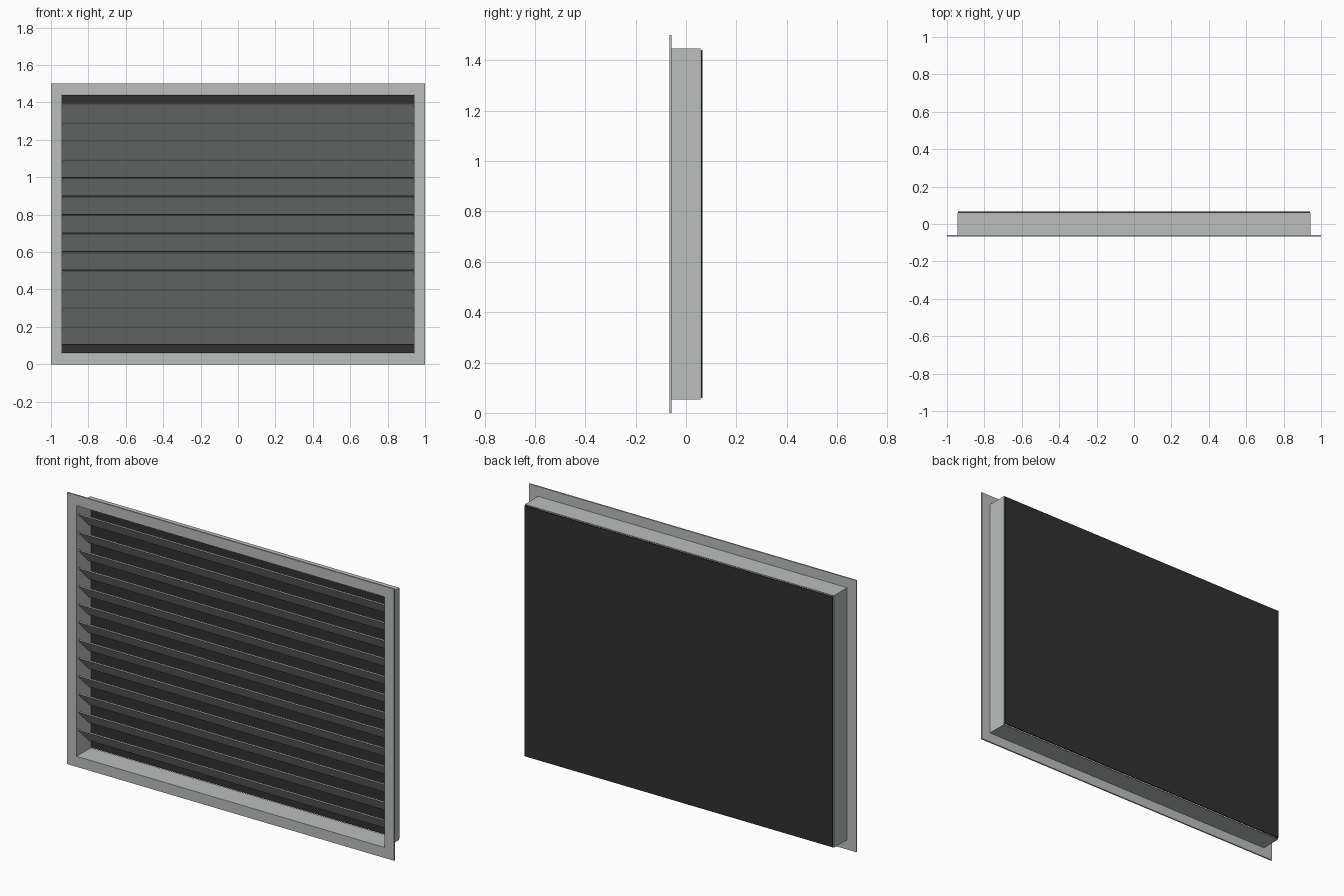
import bpy, bmesh, math
from mathutils import Matrix, Vector

if "Cube" in bpy.data.objects:
    bpy.data.objects.remove(bpy.data.objects["Cube"])


def material(name, rgb):
    m = bpy.data.materials.new(name)
    m.diffuse_color = (*rgb, 1)
    m.use_nodes = True
    m.node_tree.nodes["Principled BSDF"].inputs["Base Color"].default_value = m.diffuse_color
    return m


GREY = material("light grey metal", (0.50, 0.52, 0.51))
BLACK = material("black mesh", (0.03, 0.03, 0.03))
MID_Z = 0.75


def finish(name, bm, mat):
    bmesh.ops.recalc_face_normals(bm, faces=bm.faces)
    me = bpy.data.meshes.new(name)
    bm.to_mesh(me)
    bm.free()
    me.materials.append(mat)
    ob = bpy.data.objects.new(name, me)
    bpy.context.collection.objects.link(ob)
    return ob


def box(name, size, loc, mat, tilt=0):
    bm = bmesh.new()
    bmesh.ops.create_cube(bm, size=1, matrix=Matrix.Translation(loc)
                          @ Matrix.Rotation(tilt, 4, 'X')
                          @ Matrix.Diagonal((*size, 1)))
    return finish(name, bm, mat)


def ring(name, outer, inner, y0, y1, mat):
    """Rectangular frame; outer and inner are (half width, half height)."""
    bm = bmesh.new()
    loops = []
    for (hx, hz), y in ((outer, y0), (outer, y1), (inner, y1), (inner, y0)):
        loops.append([bm.verts.new((sx * hx, y, MID_Z + sz * hz))
                      for sx, sz in ((-1, -1), (1, -1), (1, 1), (-1, 1))])
    for k in range(4):
        a, b = loops[k], loops[(k + 1) % 4]
        for i in range(4):
            j = (i + 1) % 4
            bm.faces.new((a[i], a[j], b[j], b[i]))
    return finish(name, bm, mat)


# Front flange and the duct sleeve behind it
ring("front_flange", (1.0, 0.75), (0.94, 0.692), -0.066, -0.058, GREY)
ring("duct_sleeve", (0.944, 0.696), (0.94, 0.692), -0.0585, 0.058, GREY)

# Dark screen closing the back
box("back_screen", (1.882, 0.007, 1.382), Vector((0, 0.0625, MID_Z)), BLACK)

# Thirteen blades, high at the front and sloping down to the back
COUNT, PITCH = 13, 0.0992
for i in range(COUNT):
    z = MID_Z + (i - (COUNT - 1) / 2) * PITCH
    box(f"louver_blade_{i + 1}", (1.88, 0.132, 0.006),
        Vector((0, -0.006, z)), GREY, math.radians(-45))
